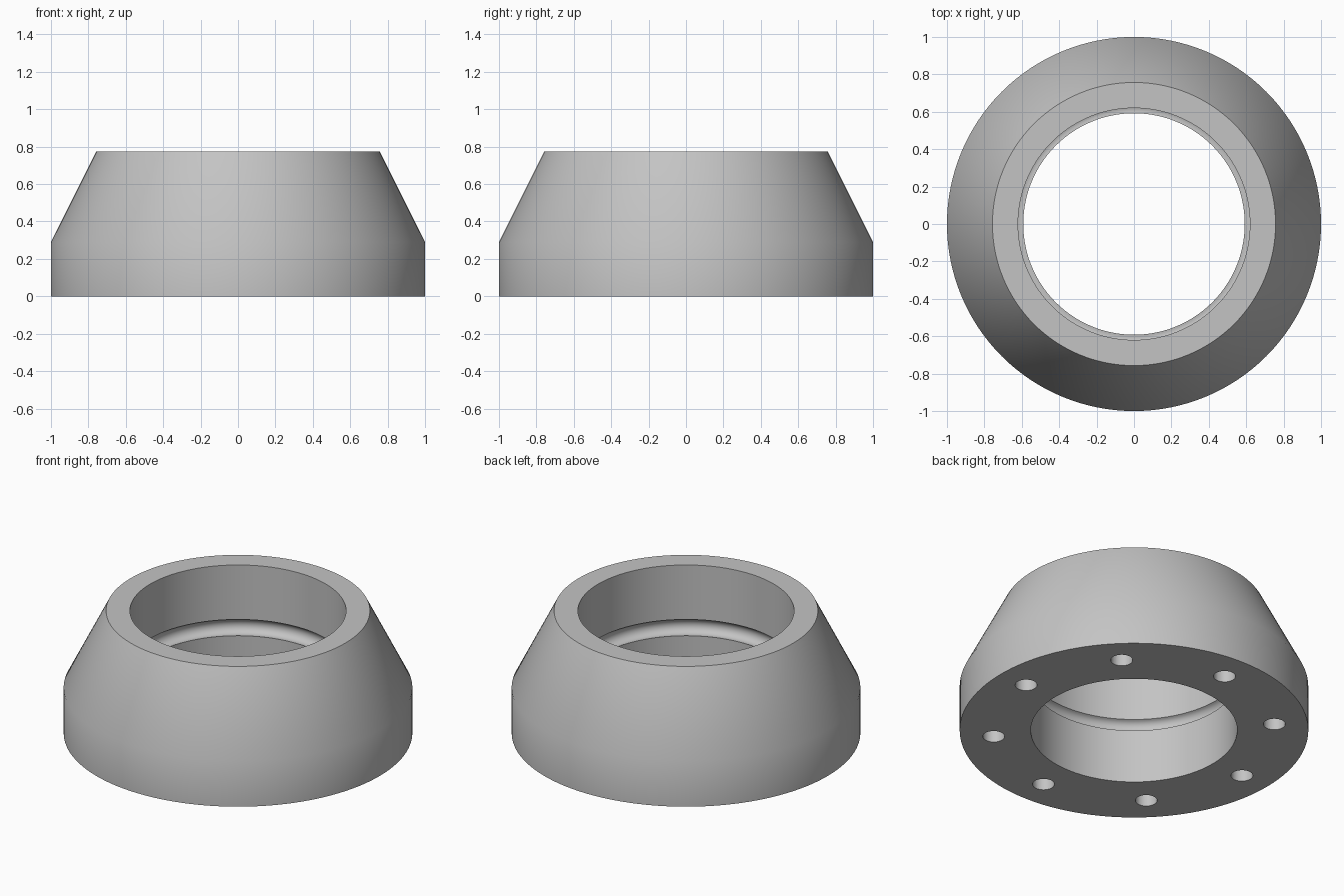
import bpy, bmesh, math
from mathutils import Matrix

if "Cube" in bpy.data.objects:
    bpy.data.objects.remove(bpy.data.objects["Cube"])

SEGMENTS = 128
HOLES = 8
HOLE_CIRCLE, HOLE_RADIUS, HOLE_DEPTH = 0.808, 0.063, 0.3

grey = bpy.data.materials.new("plain_grey")
grey.use_nodes = True
colour = (0.55, 0.55, 0.55, 1)
grey.diffuse_color = colour
grey.node_tree.nodes["Principled BSDF"].inputs["Base Color"].default_value = colour


def make_object(name, bm):
    bmesh.ops.recalc_face_normals(bm, faces=bm.faces)
    mesh = bpy.data.meshes.new(name)
    bm.to_mesh(mesh)
    bm.free()
    mesh.materials.append(grey)
    obj = bpy.data.objects.new(name, mesh)
    bpy.context.collection.objects.link(obj)
    return obj


# Ring section: outer wall, cone, top rim, upper bore
profile = [(0.592, 0), (1, 0), (1, 0.29), (0.757, 0.775), (0.62, 0.775)]

# Rounded groove between the wider upper bore and the narrower lower bore
top, bottom = (0.62, 0.43), (0.592, 0.34)
mid = [(a + b) / 2 for a, b in zip(top, bottom)]
half = math.dist(top, bottom) / 2
start = math.atan2(top[1] - mid[1], top[0] - mid[0])
for i in range(13):
    a = start - math.pi * i / 12
    profile.append((mid[0] + half * math.cos(a), mid[1] + half * math.sin(a)))

# Turn the section into a ring
bm = bmesh.new()
verts = [bm.verts.new((r, 0, z)) for r, z in profile]
edges = [bm.edges.new((v, verts[i - 1])) for i, v in enumerate(verts)]
bmesh.ops.spin(bm, geom=verts + edges, cent=(0, 0, 0), axis=(0, 0, 1),
               angle=math.tau, steps=SEGMENTS, use_merge=True)
bmesh.ops.remove_doubles(bm, verts=bm.verts, dist=0.0001)
ring = make_object("tapered_flange_ring", bm)

# Blind bolt holes in the underside
bm = bmesh.new()
for i in range(HOLES):
    place = Matrix.Rotation(math.tau * i / HOLES, 4, "Z") @ Matrix.Translation((HOLE_CIRCLE, 0, 0))
    bmesh.ops.create_cone(bm, cap_ends=True, segments=32, radius1=HOLE_RADIUS,
                          radius2=HOLE_RADIUS, depth=HOLE_DEPTH * 2, matrix=place)
cutter = make_object("bolt_hole_cutter", bm)
cutter.hide_render = True

cut = ring.modifiers.new("bolt_holes", "BOOLEAN")
cut.operation = "DIFFERENCE"
cut.solver = "EXACT"
cut.object = cutter

bpy.ops.object.select_all(action="DESELECT")
ring.select_set(True)
bpy.context.view_layer.objects.active = ring
bpy.ops.object.modifier_apply(modifier=cut.name)
bpy.data.objects.remove(cutter)
bpy.ops.object.shade_smooth_by_angle(angle=math.radians(30))
